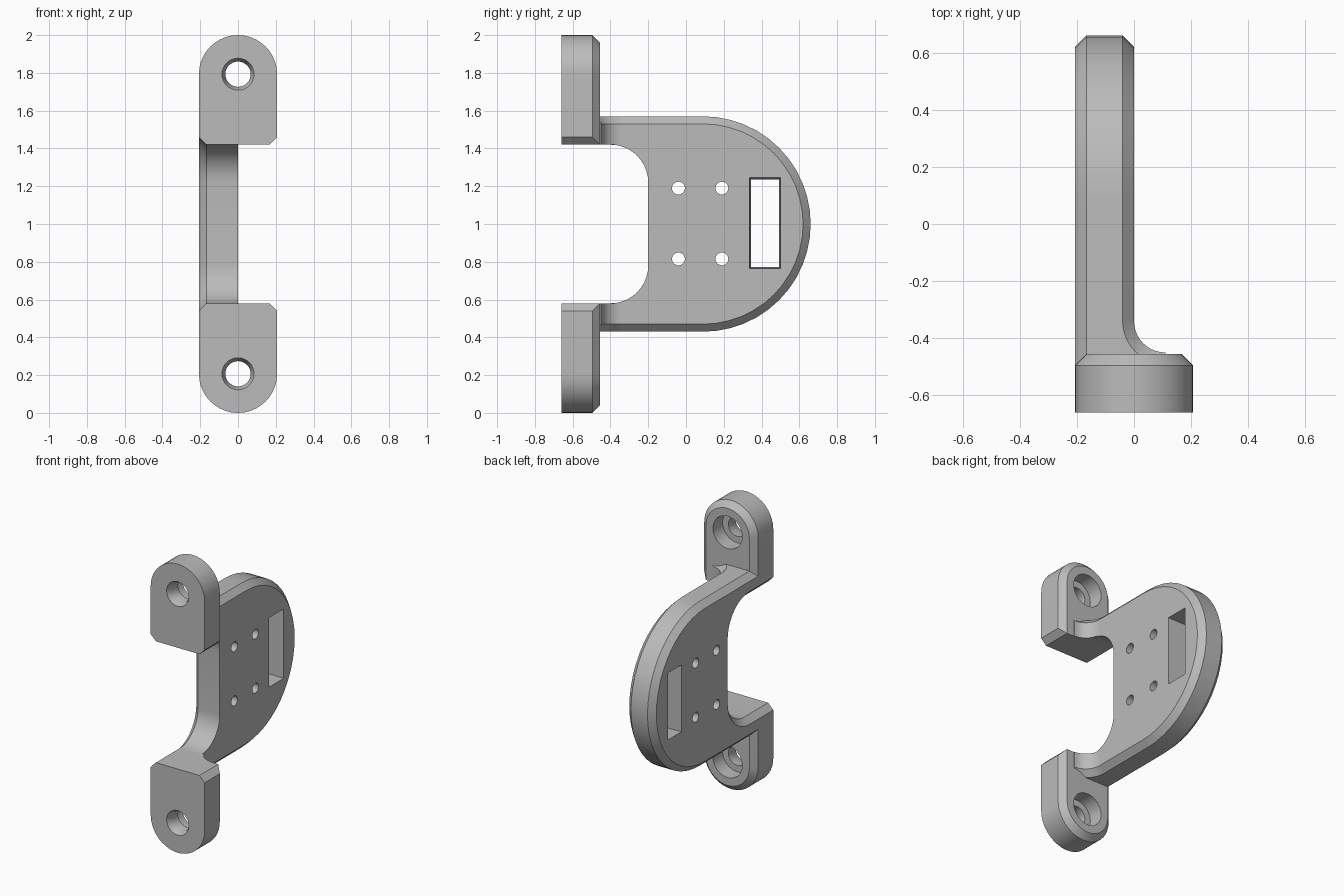
import bpy, bmesh
from math import sin, cos, pi

cube = bpy.data.objects.get("Cube")
if cube:
    bpy.data.objects.remove(cube, do_unlink=True)

grey = bpy.data.materials.new("plain grey")
grey.use_nodes = True
COLOUR = (0.5, 0.5, 0.5, 1)
grey.diffuse_color = COLOUR
grey.node_tree.nodes["Principled BSDF"].inputs["Base Color"].default_value = COLOUR

C = 0.04          # chamfer width
HALF = 0.207      # half width of a mounting tab
FRONT, BACK = -0.66, -0.455
MID = 1.0         # mirror height


def arc(u, v, r, start, end, n):
    """Points on an arc, angles in half turns."""
    angles = [pi * (start + (end - start) * i / n) for i in range(n + 1)]
    return [(u + r * cos(a), v + r * sin(a)) for a in angles]


def loft(name, rings):
    """Solid skinned through rings of equal point count, capped at both ends."""
    bm = bmesh.new()
    loops = [[bm.verts.new(p) for p in ring] for ring in rings]
    n = len(loops[0])
    for a, b in zip(loops, loops[1:]):
        for i in range(n):
            j = (i + 1) % n
            bm.faces.new((a[i], a[j], b[j], b[i]))
    bm.faces.new(loops[0])
    bm.faces.new(loops[-1])
    bmesh.ops.remove_doubles(bm, verts=bm.verts, dist=1e-5)
    bmesh.ops.recalc_face_normals(bm, faces=bm.faces)
    mesh = bpy.data.meshes.new(name)
    bm.to_mesh(mesh)
    bm.free()
    obj = bpy.data.objects.new(name, mesh)
    bpy.context.collection.objects.link(obj)
    mesh.materials.append(grey)
    return obj


def select(obj):
    bpy.ops.object.select_all(action='DESELECT')
    obj.select_set(True)
    bpy.context.view_layer.objects.active = obj


def cut(obj, cutters):
    for cutter in cutters:
        cutter.hide_render = True
        mod = obj.modifiers.new("cut", 'BOOLEAN')
        mod.operation = 'DIFFERENCE'
        mod.solver = 'EXACT'
        mod.object = cutter
        select(obj)
        bpy.ops.object.modifier_apply(modifier=mod.name)
        bpy.data.objects.remove(cutter, do_unlink=True)


def finish(obj):
    select(obj)
    bpy.ops.object.shade_smooth_by_angle(angle=pi / 6)


# Upright plate: rounded outside, U-shaped opening towards the front
def plate_ring(x, outer, inner):
    root = -0.5
    r = 0.57 - outer
    pts = [(root, MID - r)] + arc(0.09, MID, r, -0.5, 0.5, 24) + [(root, MID + r)]
    h, ri = 0.42 + inner, 0.2 + inner
    pts += [(root, MID + h)] + arc(-0.4, MID + 0.22, ri, 0.5, 0, 10)
    pts += arc(-0.4, MID - 0.22, ri, 0, -0.5, 10) + [(root, MID - h)]
    return [(x, y, z) for y, z in pts]


plate = loft("plate", [plate_ring(-HALF, C, C), plate_ring(C - HALF, 0, 0),
                       plate_ring(-C, 0, 0), plate_ring(0, C, 0)])

# Four screw holes and a slightly tapered slot through the plate
cutters = []
for y in (-0.04, 0.19):
    for z in (0.815, 1.19):
        ring = arc(y, z, 0.034, 0, 2, 24)[:-1]
        cutters.append(loft("hole_cutter", [[(x, u, v) for u, v in ring] for x in (-0.3, 0.1)]))


def slot_ring(x, g):
    y0, y1, z0, z1 = 0.337 + g, 0.5 - g, 0.765 + g, 1.245 - g
    return [(x, y0, z0), (x, y1, z0), (x, y1, z1), (x, y0, z1)]


cutters.append(loft("slot_cutter", [slot_ring(0.05, -0.002), slot_ring(-0.25, 0.01)]))
cut(plate, cutters)
finish(plate)


# Mounting tab outline, lower corners chamfered by c on a half width of w
def tab_ring(y, w, c, s):
    pts = [(w, 0.42 + c)] + arc(0, 0.793, w, 0, 1, 20) + [(-w, 0.42 + c)]
    pts += [(C - HALF, 0.42), (HALF - C, 0.42)]
    return [(x, y, MID + s * z) for x, z in pts]


def hole_ring(y, r, s):
    return [(x, y, MID + s * z) for x, z in arc(0, 0.793, r, 0, 2, 32)[:-1]]


# Concave fillet between plate and tab, in plan
def fillet_ring(z, o, s):
    pts = arc(0.11, -0.34, 0.11 + o, 1, 1.5, 10) + [(0.11, -0.5), (-0.1, -0.5), (-0.1, -0.34)]
    return [(x, y, MID + s * z) for x, y in pts]


for side, s in (("upper", 1), ("lower", -1)):
    tab = loft(side + "_tab", [tab_ring(FRONT, HALF, C, s), tab_ring(BACK - C, HALF, C, s),
                               tab_ring(BACK, HALF - C, 0, s)])
    bore = [(-0.68, 0.094), (-0.62, 0.067), (-0.56, 0.067), (-0.56, 0.112), (-0.4, 0.112)]
    cut(tab, [loft("bore_cutter", [hole_ring(y, r, s) for y, r in bore])])
    finish(tab)
    finish(loft(side + "_fillet", [fillet_ring(0.42, 0, s), fillet_ring(0.57 - C, 0, s),
                                   fillet_ring(0.57, C, s)]))
